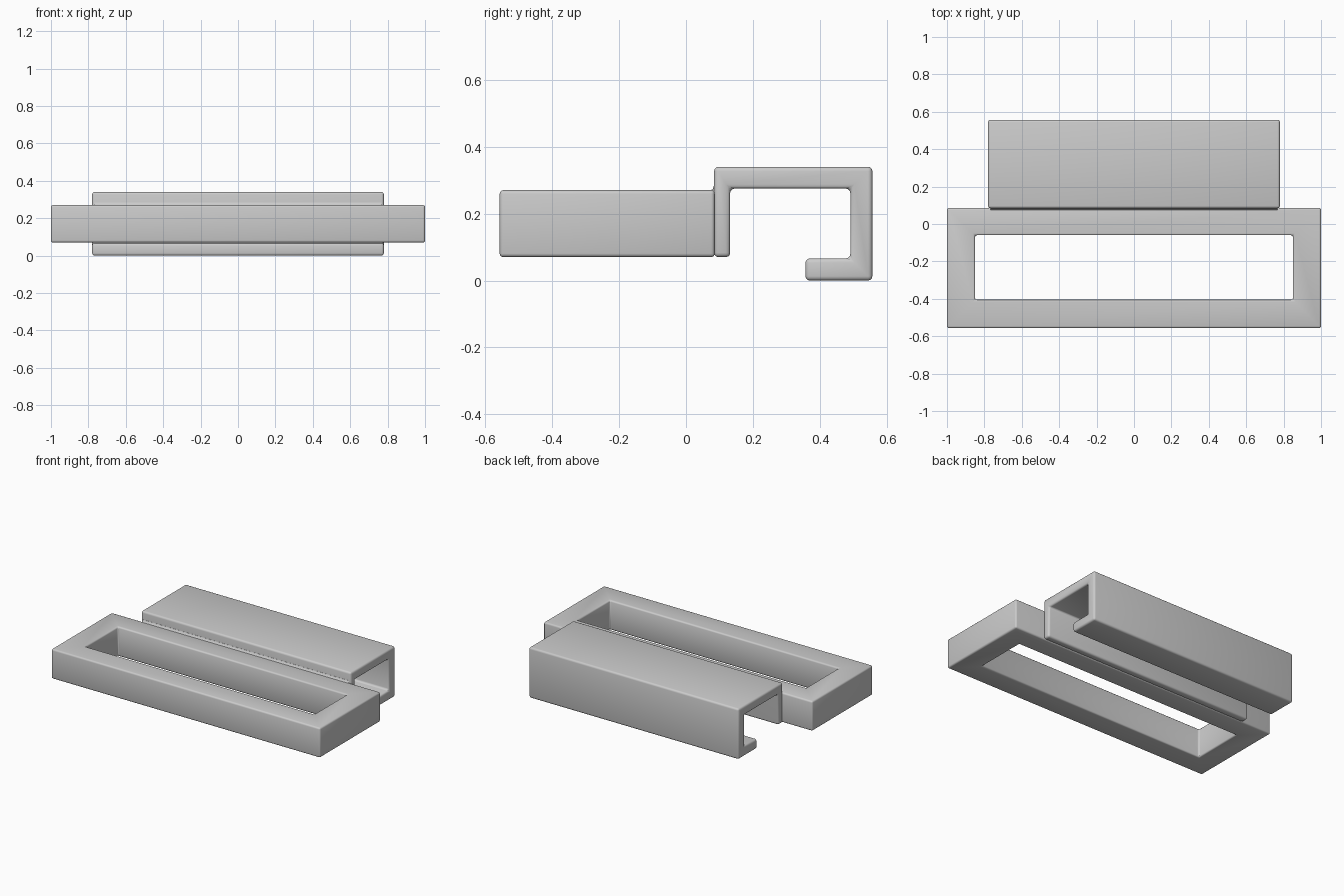
import bpy, bmesh
from mathutils import Vector

cube = bpy.data.objects.get("Cube")
if cube:
    bpy.data.objects.remove(cube, do_unlink=True)

grey = bpy.data.materials.new("plain grey")
grey.use_nodes = True
grey.diffuse_color = (0.6, 0.6, 0.6, 1)
grey.node_tree.nodes["Principled BSDF"].inputs["Base Color"].default_value = (0.6, 0.6, 0.6, 1)


def finish(name, bm, bevel):
    """Turn the bmesh into a softly rounded object."""
    bmesh.ops.recalc_face_normals(bm, faces=bm.faces)
    mesh = bpy.data.meshes.new(name)
    bm.to_mesh(mesh)
    bm.free()
    mesh.materials.append(grey)
    obj = bpy.data.objects.new(name, mesh)
    bpy.context.collection.objects.link(obj)
    bpy.ops.object.select_all(action='DESELECT')
    obj.select_set(True)
    bpy.context.view_layer.objects.active = obj
    if bevel:
        mod = obj.modifiers.new("rounded edges", 'BEVEL')
        mod.width = bevel
        mod.segments = 3
        mod.limit_method = 'ANGLE'
        bpy.ops.object.modifier_apply(modifier=mod.name)
    bpy.ops.object.shade_smooth_by_angle(angle=0.6)
    return obj


def extrude_profile(name, profile, half_width, bevel):
    """Extrude a y-z outline symmetrically along x."""
    bm = bmesh.new()
    face = bm.faces.new([bm.verts.new((-half_width, y, z)) for y, z in profile])
    out = bmesh.ops.extrude_face_region(bm, geom=[face], use_keep_orig=True)
    moved = [v for v in out["geom"] if isinstance(v, bmesh.types.BMVert)]
    bmesh.ops.translate(bm, verts=moved, vec=Vector((2 * half_width, 0, 0)))
    return finish(name, bm, bevel)


# Rectangular strap loop: four-sided ring with a slot through it
def rectangle(x, y0, y1):
    return [(-x, y0), (x, y0), (x, y1), (-x, y1)]


bm = bmesh.new()
rings = [[[bm.verts.new((x, y, z)) for x, y in rectangle(*size)]
          for size in ((1.0, -0.557, 0.086), (0.85, -0.405, -0.06))]
         for z in (0.07, 0.27)]
for i in range(4):
    j = (i + 1) % 4
    for outer, inner in rings:
        bm.faces.new((outer[i], outer[j], inner[j], inner[i]))
    for k in (0, 1):
        low, high = rings[0][k], rings[1][k]
        bm.faces.new((low[i], low[j], high[j], high[i]))
finish("strap_loop", bm, 0.011)

# Hook: open channel behind the loop with a return lip
hook = [(0.084, 0.07), (0.084, 0.34), (0.557, 0.34), (0.557, 0.0),
        (0.357, 0.0), (0.357, 0.066), (0.491, 0.066), (0.491, 0.275),
        (0.132, 0.275), (0.132, 0.07)]
extrude_profile("hook", hook, 0.78, 0.013)

# Small fillet where the hook rises from the loop
fillet = [(0.072, 0.268), (0.088, 0.268), (0.088, 0.286), (0.0835, 0.284), (0.08, 0.274)]
extrude_profile("joint_fillet", fillet, 0.768, 0)
